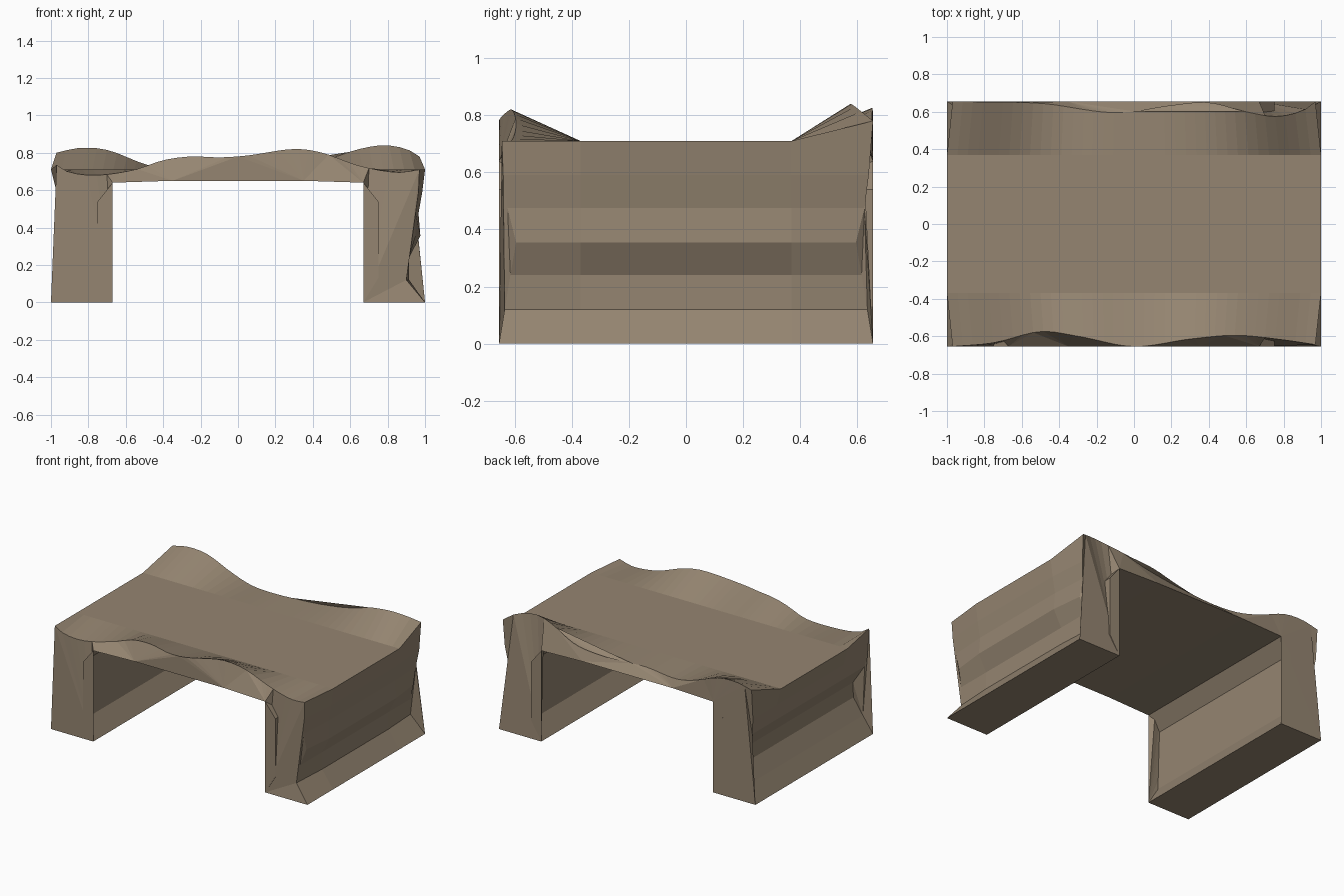
import bpy, bmesh

if "Cube" in bpy.data.objects:
    bpy.data.objects.remove(bpy.data.objects["Cube"])

# Stone colour
stone = bpy.data.materials.new("brown stone")
stone.diffuse_color = (0.30, 0.235, 0.165, 1)
stone.use_nodes = True
stone.node_tree.nodes["Principled BSDF"].inputs["Base Color"].default_value = stone.diffuse_color


def smooth(keys, t):
    """Catmull-Rom style curve through (position, value) pairs."""
    for i in range(len(keys) - 1):
        (a, va), (b, vb) = keys[i], keys[i + 1]
        if t <= b:
            p, q = keys[max(i - 1, 0)], keys[min(i + 2, len(keys) - 1)]
            ma = (vb - p[1]) / (b - p[0]) * (b - a)
            mb = (q[1] - va) / (q[0] - a) * (b - a)
            u = max(0.0, (t - a) / (b - a))
            return ((2*u**3 - 3*u**2 + 1) * va + (u**3 - 2*u**2 + u) * ma
                    + (3*u**2 - 2*u**3) * vb + (u**3 - u**2) * mb)
    return keys[-1][1]


# Wavy roof edges: heights, and how far each edge is set in from the end plane
front_z = [(-.97, .735), (-.9, .695), (-.75, .68), (-.55, .71), (-.4, .76), (-.25, .78),
           (-.1, .775), (.05, .785), (.3, .82), (.45, .80), (.65, .73), (.85, .695), (.97, .71)]
front_in = [(-.97, .0), (-.75, .02), (-.5, .08), (-.3, .055), (0, .0), (.3, .04), (.55, .06), (.8, .035), (.97, .01)]
back_z = [(-.97, .80), (-.85, .825), (-.7, .815), (-.5, .74), (-.34, .705), (-.1, .71),
          (.15, .715), (.35, .74), (.5, .775), (.65, .82), (.78, .84), (.9, .82), (.97, .78)]
back_in = [(-.97, .0), (-.5, .01), (-.1, .06), (.2, .02), (.4, .005), (.6, .055), (.76, .08), (.9, .05), (.97, .0)]

# Outer wall outlines: half width at each height, and set-back at the ends
heights = [0, .12, .24, .355, .475, .59]
left_x = [1, .935, .875, .885, .955, .97]
right_mid = [1, .915, .915, .975, .965, .985]
right_end = [1, .90, .915, .95, .95, .965]
wall_in = [0, .02, .04, .06, .03, .015]
# Inner opening, right side from the floor up
inner = [(.67, 0), (.75, .13), (.75, .54), (.67, .64), (.35, .65)]
STEPS = 36


def section(y, sign=0, top_z=None, top_in=None):
    """One closed slice of the arch; sign is -1 at the front, 1 at the back."""
    end = sign != 0
    pts = []
    for x, z, s in zip(left_x, heights, wall_in):
        pts.append((-x, y - sign * s, z))
    for i in range(STEPS + 1):
        x = -.97 + 1.94 * i / STEPS
        if end:
            pts.append((x, y - sign * max(0, smooth(top_in, x)), smooth(top_z, x)))
        else:
            pts.append((x / .97, y, .71))
    for x, z, s in reversed(list(zip(right_end if end else right_mid, heights, wall_in))):
        pts.append((x, y - sign * s, z))
    pts += [(x, y, z) for x, z in inner]
    pts += [(-x, y, z) for x, z in reversed(inner)]
    return pts


# Arch: four slices joined along its depth, capped at both ends
bm = bmesh.new()
slices = [section(-.655, -1, front_z, front_in), section(-.37), section(.37),
          section(.655, 1, back_z, back_in)]
rings = [[bm.verts.new(p) for p in s] for s in slices]
n = len(rings[0])
for a, b in zip(rings, rings[1:]):
    for i in range(n):
        j = (i + 1) % n
        bm.faces.new((a[i], a[j], b[j], b[i]))

# End caps: two legs and a beam, so that each piece is simple
left_count = len(heights)
r0 = left_count + STEPS + 1          # first right wall point (top)
i0 = r0 + len(heights)               # first inner point (right foot)
for ring in (rings[0], rings[-1]):
    k = left_count + 5               # roof point above the left leg
    m = r0 - 6                       # roof point above the right leg
    left_leg = ring[:k + 1] + ring[n - 4:]
    right_leg = ring[m:i0 + 4]
    beam = ring[k:m + 1] + ring[i0 + 3:n - 3]
    for part in (left_leg, right_leg, beam):
        bm.faces.new(part)
bmesh.ops.triangulate(bm, faces=[f for f in bm.faces if len(f.verts) > 4])
bmesh.ops.recalc_face_normals(bm, faces=bm.faces)

mesh = bpy.data.meshes.new("stone_arch")
bm.to_mesh(mesh)
bm.free()
mesh.materials.append(stone)
arch = bpy.data.objects.new("stone_arch", mesh)
bpy.context.collection.objects.link(arch)
